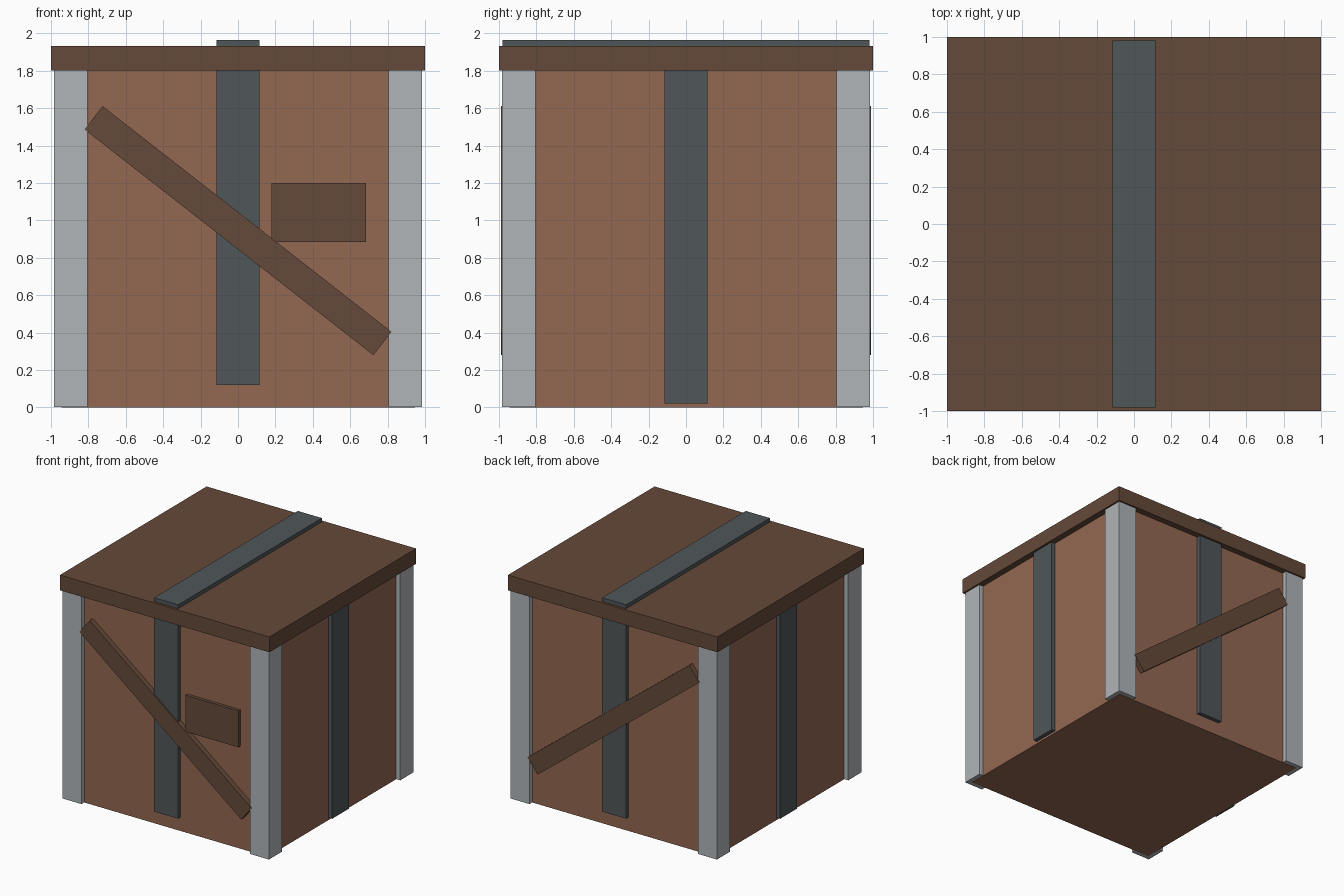
import bpy
from math import radians
from mathutils import Matrix

if "Cube" in bpy.data.objects:
    bpy.data.objects.remove(bpy.data.objects["Cube"])


def material(name, rgb):
    m = bpy.data.materials.new(name)
    m.use_nodes = True
    m.diffuse_color = (*rgb, 1)
    m.node_tree.nodes["Principled BSDF"].inputs["Base Color"].default_value = (*rgb, 1)
    return m


panel_wood = material("light brown wood", (0.292, 0.138, 0.084))
dark_wood = material("dark brown wood", (0.130, 0.067, 0.041))
iron = material("dark grey metal", (0.080, 0.093, 0.098))
steel = material("light grey metal", (0.434, 0.462, 0.479))


def box(name, low, high, mat, turn=0, tilt=0):
    """Box between two corners, tilted about its own y axis, then turned about world z."""
    size = [b - a for a, b in zip(low, high)]
    centre = [(a + b) / 2 for a, b in zip(low, high)]
    bpy.ops.mesh.primitive_cube_add(size=1)
    ob = bpy.context.object
    ob.name = name
    ob.data.transform(Matrix.Rotation(radians(turn), 4, "Z")
                      @ Matrix.Translation(centre)
                      @ Matrix.Rotation(radians(tilt), 4, "Y")
                      @ Matrix.Diagonal((*size, 1)))
    ob.data.materials.append(mat)
    return ob


FACE = 0.945    # panel surface
POST = 0.985    # outer side of the corner posts
STRAP = 0.115   # half width of the straps

# Crate body and lid
box("crate_body", (-FACE, -FACE, 0), (FACE, FACE, 1.81), panel_wood)
box("lid", (-1, -1, 1.8), (1, 1, 1.932), dark_wood)

# Corner posts
for i, corner in enumerate(("front_left", "back_left", "back_right", "front_right")):
    box(corner + "_post", (0.805, -POST, 0.002), (POST, -0.805, 1.81), steel, turn=90 * i)

# Straps on the four sides and over the lid
for i, (side, bottom) in enumerate((("front", 0.12), ("left", 0.02), ("back", 0.12), ("right", 0.02))):
    box(side + "_strap", (-STRAP, -0.98, bottom), (STRAP, -FACE + 0.01, 1.81), iron, turn=90 * i)
box("lid_strap", (-STRAP, -0.98, 1.92), (STRAP, 0.98, 1.965), iron)

# Diagonal braces, parallel to each other on front and back
box("front_brace", (-0.98, -0.99, 0.866), (0.98, -FACE + 0.01, 1.024), dark_wood, tilt=38)
box("back_brace", (-0.98, FACE - 0.01, 0.866), (0.98, 0.99, 1.024), dark_wood, tilt=38)

# Blank plate on the front
box("front_plate", (0.18, -0.973, 0.885), (0.685, -FACE + 0.01, 1.2), dark_wood)
